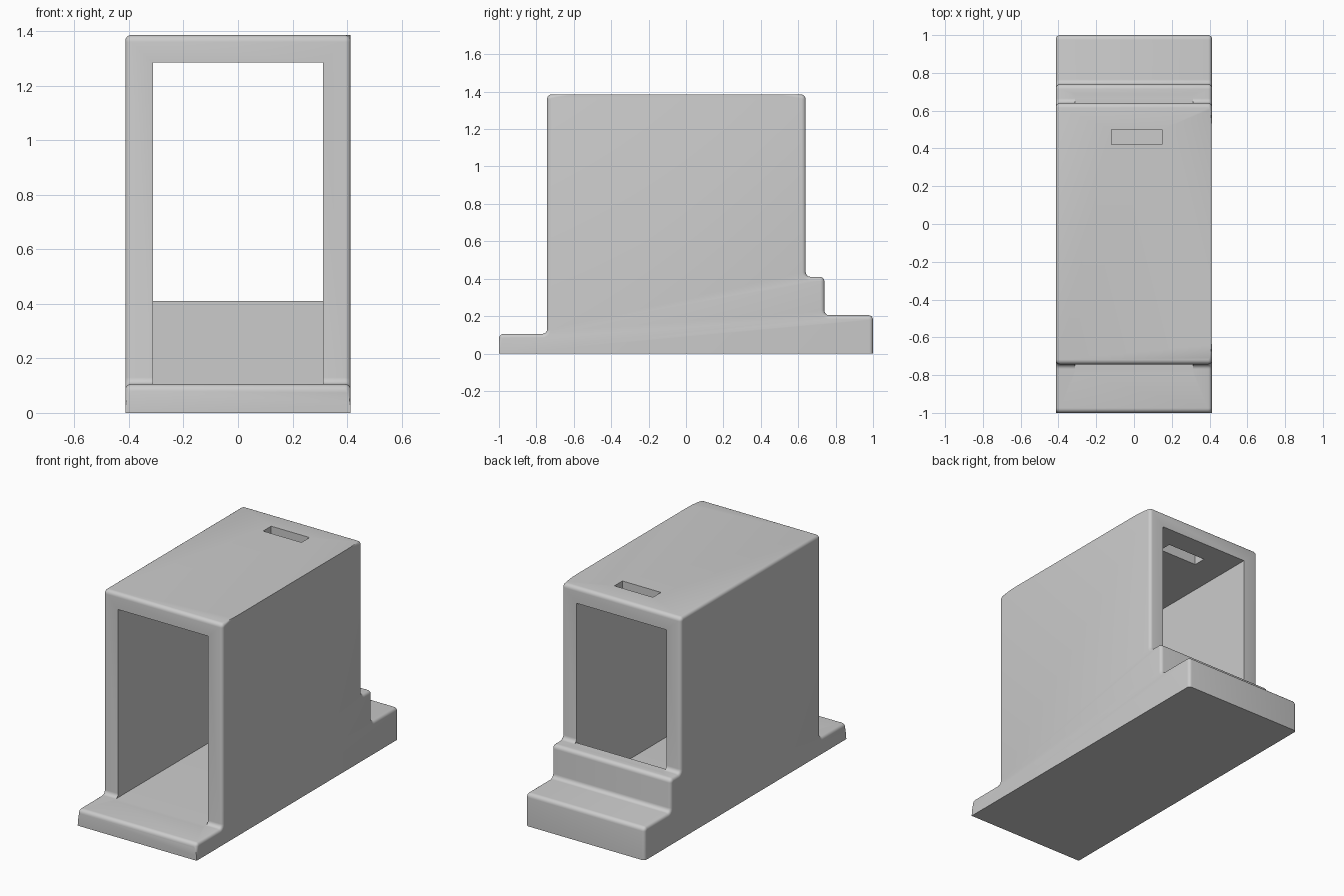
import bpy, bmesh, math
from mathutils import Vector

cube = bpy.data.objects.get("Cube")
if cube:
    bpy.data.objects.remove(cube)

grey = bpy.data.materials.new("plain grey")
grey.use_nodes = True
colour = (0.6, 0.6, 0.6, 1)
grey.diffuse_color = colour
grey.node_tree.nodes["Principled BSDF"].inputs["Base Color"].default_value = colour

HALF, RADIUS, RIM = 0.413, 0.025, 0.02
TOP = 1.385


def rounded(points, radius, steps=5):
    """Round every right-angled corner of a (y, z) profile above the ground."""
    out = []
    for i, p in enumerate(points):
        p = Vector(p)
        if p.y == 0:
            out.append(p)
            continue
        a = (Vector(points[i - 1]) - p).normalized() * radius
        b = (Vector(points[(i + 1) % len(points)]) - p).normalized() * radius
        for k in range(steps + 1):
            t = math.pi / 2 * k / steps
            out.append(p + a * (1 - math.sin(t)) + b * (1 - math.cos(t)))
    return out


def extrude_profile(name, points, x0, x1, rim=None):
    """Extrude a (y, z) profile along x; rim(x, edge ends) picks edges to round."""
    bm = bmesh.new()
    face = bm.faces.new([bm.verts.new((x0, p[0], p[1])) for p in points])
    ext = bmesh.ops.extrude_face_region(bm, geom=[face])["geom"]
    bmesh.ops.translate(bm, vec=(x1 - x0, 0, 0),
                        verts=[v for v in ext if isinstance(v, bmesh.types.BMVert)])
    bmesh.ops.recalc_face_normals(bm, faces=bm.faces)
    if rim:
        edges = [e for e in bm.edges
                 if abs(e.verts[0].co.x - e.verts[1].co.x) < 1e-5 and rim(*[v.co for v in e.verts])]
        bmesh.ops.bevel(bm, geom=edges, offset=RIM, offset_type='OFFSET', segments=4,
                        profile=0.5, affect='EDGES', clamp_overlap=False)
    mesh = bpy.data.meshes.new(name)
    bm.to_mesh(mesh)
    bm.free()
    mesh.materials.append(grey)
    obj = bpy.data.objects.new(name, mesh)
    bpy.context.collection.objects.link(obj)
    return obj


def rim_edge(a, b):
    """Side edges that are rounded: not the ground, front plinth or left roof edge."""
    ground = a.z < 0.001 and b.z < 0.001
    plinth_front = a.y < -0.999 and b.y < -0.999
    left_roof = a.x > 0 and min(a.z, b.z) > TOP - 0.001
    return not (ground or plinth_front or left_roof)


# Stepped body with plinth in front and two steps behind
outline = [(-1, 0), (-1, 0.105), (-0.743, 0.105), (-0.743, TOP), (0.64, TOP),
           (0.64, 0.41), (0.74, 0.41), (0.74, 0.205), (1, 0.205), (1, 0)]
body = extrude_profile("stepped_housing", rounded(outline, RADIUS), -HALF, HALF, rim_edge)

# Tunnel that stops at the rear sill, and the slot in the roof
tunnel = extrude_profile("tunnel_cutter", [(-0.79, 0.105), (0.64, 0.105), (0.64, 0.41), (0.69, 0.41),
                                           (0.69, 1.285), (-0.79, 1.285)], -0.312, 0.312)
slot = extrude_profile("slot_cutter", [(0.42, 1.2), (0.5, 1.2), (0.5, 1.5), (0.42, 1.5)], -0.12, 0.147)

bpy.context.view_layer.objects.active = body
body.select_set(True)
for cutter in (tunnel, slot):
    cutter.hide_render = True
    cut = body.modifiers.new(cutter.name, 'BOOLEAN')
    cut.operation, cut.solver, cut.object = 'DIFFERENCE', 'EXACT', cutter
    bpy.ops.object.modifier_apply(modifier=cut.name)
    bpy.data.objects.remove(cutter)

bpy.ops.object.shade_smooth_by_angle(angle=math.radians(35))
